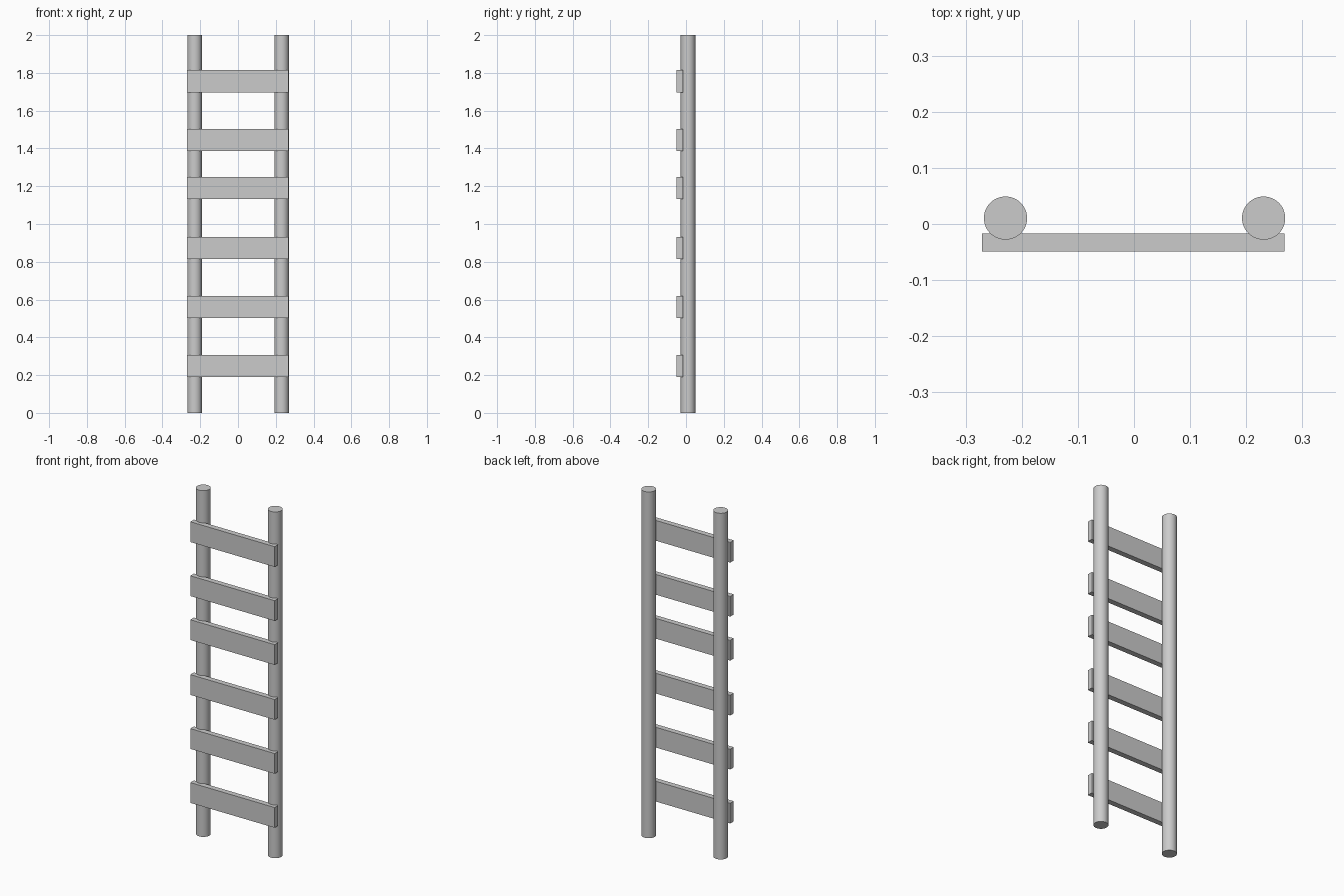
import bpy
from math import radians

if "Cube" in bpy.data.objects:
    bpy.data.objects.remove(bpy.data.objects["Cube"])

HEIGHT = 2.0
POLE_RADIUS = 0.0385
POLE_Y = 0.0105
RUNG_SIZE = (0.539, 0.032, 0.117)
RUNG_POS = (-0.001, -0.033)
RUNG_HEIGHTS = (0.249, 0.561, 0.873, 1.19, 1.444, 1.756)


def add_pole(name, x):
    bpy.ops.mesh.primitive_cylinder_add(
        vertices=48, radius=POLE_RADIUS, depth=HEIGHT,
        location=(x, POLE_Y, HEIGHT / 2))
    bpy.context.object.name = name
    bpy.ops.object.shade_smooth_by_angle(angle=radians(30))


def add_rung(name, z):
    bpy.ops.mesh.primitive_cube_add(size=1, location=(*RUNG_POS, z))
    rung = bpy.context.object
    rung.name = name
    rung.scale = RUNG_SIZE
    bpy.ops.object.transform_apply(location=False, rotation=False, scale=True)


# Round upright poles
add_pole("left_pole", -0.229)
add_pole("right_pole", 0.231)

# Flat plank rungs across the front of the poles
for i, z in enumerate(RUNG_HEIGHTS, 1):
    add_rung(f"rung_{i}", z)
